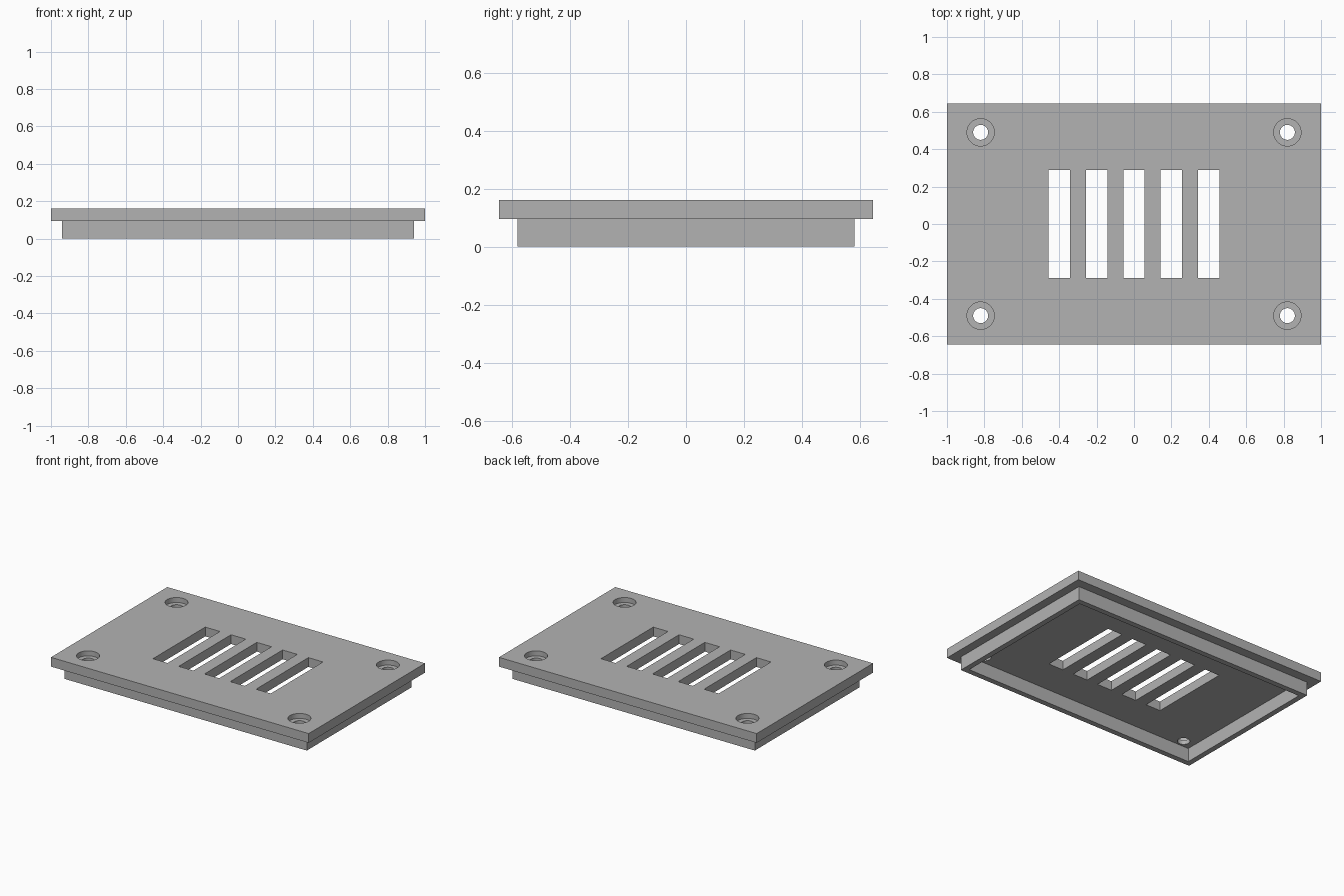
import bpy

PLATE_BOTTOM, TOP = 0.095, 0.16

cube = bpy.data.objects.get("Cube")
if cube:
    bpy.data.objects.remove(cube, do_unlink=True)

grey = bpy.data.materials.new("plain grey")
grey.use_nodes = True
colour = (0.45, 0.45, 0.45, 1)
grey.diffuse_color = colour
grey.node_tree.nodes["Principled BSDF"].inputs["Base Color"].default_value = colour


def box(name, half_x, half_y, z0, z1, x=0):
    bpy.ops.mesh.primitive_cube_add(size=2, location=(x, 0, (z0 + z1) / 2))
    ob = bpy.context.object
    ob.name = name
    ob.scale = (half_x, half_y, (z1 - z0) / 2)
    bpy.ops.object.transform_apply(location=True, rotation=False, scale=True)
    ob.data.materials.append(grey)
    return ob


def cylinder(name, radius, x, y, z0, z1):
    bpy.ops.mesh.primitive_cylinder_add(
        vertices=48, radius=radius, depth=z1 - z0, location=(x, y, (z0 + z1) / 2))
    ob = bpy.context.object
    ob.name = name
    ob.data.materials.append(grey)
    return ob


def cut(target, cutter):
    mod = target.modifiers.new("cut", 'BOOLEAN')
    mod.operation = 'DIFFERENCE'
    mod.solver = 'EXACT'
    mod.object = cutter
    bpy.context.view_layer.objects.active = target
    bpy.ops.object.modifier_apply(modifier=mod.name)
    bpy.data.objects.remove(cutter, do_unlink=True)


# Cover plate with five vent slots
plate = box("cover_plate", 1, 0.645, PLATE_BOTTOM, TOP)
for i in range(-2, 3):
    cut(plate, box("slot_cutter", 0.057, 0.29, 0, 0.3, x=i * 0.2))

# Counterbored screw holes in the corners
for x in (-0.82, 0.82):
    for y in (-0.49, 0.49):
        cut(plate, cylinder("counterbore_cutter", 0.073, x, y, TOP - 0.035, 0.3))
        cut(plate, cylinder("hole_cutter", 0.04, x, y, 0, 0.3))

# Locating rim below the plate, open in the middle
rim = box("locating_rim", 0.94, 0.58, 0, PLATE_BOTTOM)
cut(rim, box("rim_cutter", 0.902, 0.542, -0.1, 0.2))

# Smooth hole walls, sharp edges elsewhere
bpy.ops.object.select_all(action='DESELECT')
plate.select_set(True)
bpy.context.view_layer.objects.active = plate
bpy.ops.object.shade_smooth_by_angle()
